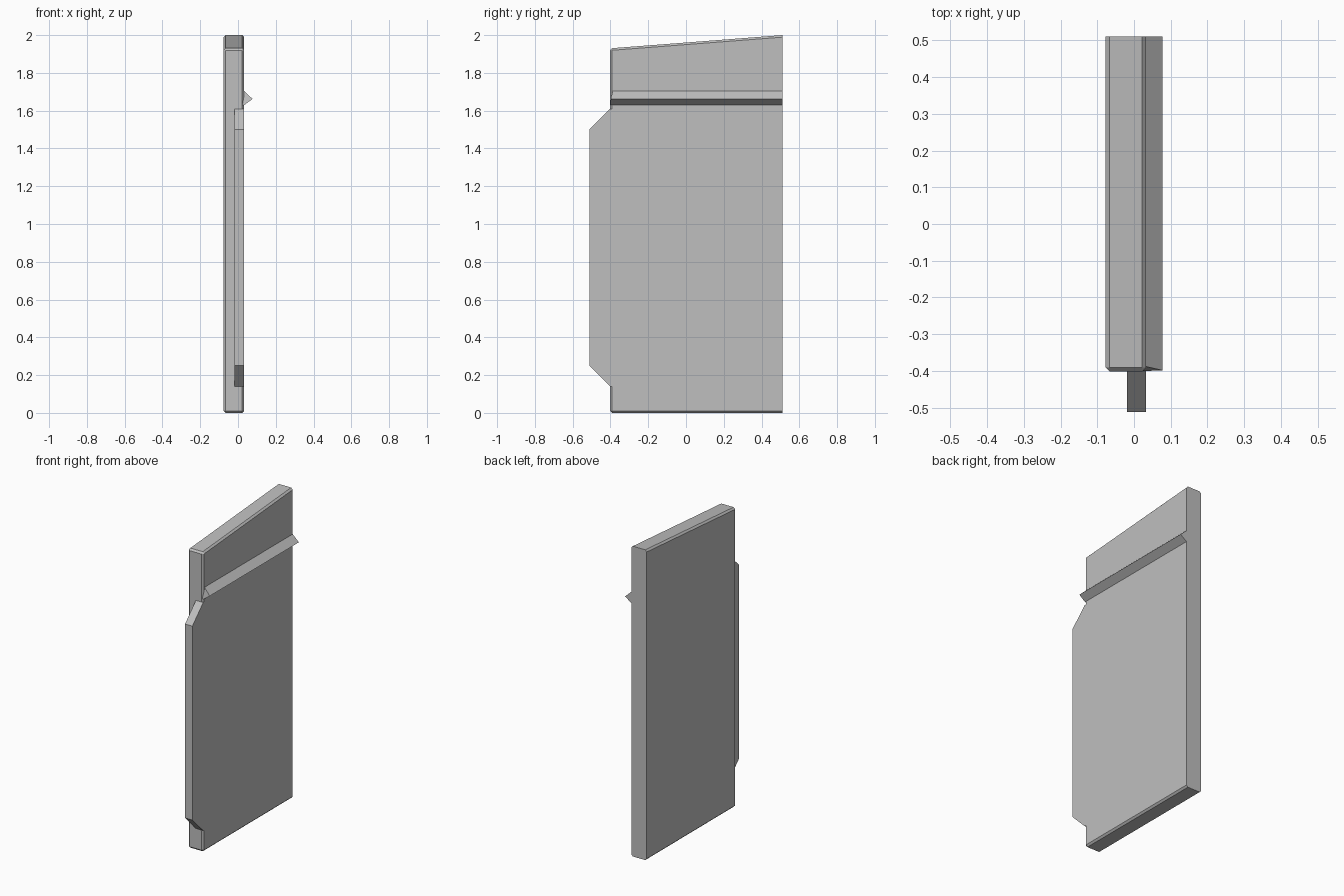
import bpy
import bmesh

cube = bpy.data.objects.get("Cube")
if cube:
    bpy.data.objects.remove(cube, do_unlink=True)

grey = bpy.data.materials.new("plain grey")
grey.use_nodes = True
GREY = (0.52, 0.52, 0.52, 1)
grey.diffuse_color = GREY
grey.node_tree.nodes["Principled BSDF"].inputs["Base Color"].default_value = GREY

BACK, FRONT = 0.51, -0.402      # depth limits of the main panel
LEFT, RIGHT = 0.033, -0.077     # width limits of the main panel


def prism(name, start, end, chamfer=0.0):
    """Join two matching outlines into a closed solid; chamfer all but the back edges."""
    bm = bmesh.new()
    a = [bm.verts.new(p) for p in start]
    b = [bm.verts.new(p) for p in end]
    bm.faces.new(a)
    bm.faces.new(b[::-1])
    for i in range(len(a)):
        j = (i + 1) % len(a)
        bm.faces.new((a[j], a[i], b[i], b[j]))
    bmesh.ops.recalc_face_normals(bm, faces=bm.faces)
    if chamfer:
        edges = [e for e in bm.edges if any(v.co.y < BACK - 0.01 for v in e.verts)]
        bmesh.ops.bevel(bm, geom=edges, offset=chamfer, segments=1,
                        profile=0.5, affect='EDGES', clamp_overlap=True)
    mesh = bpy.data.meshes.new(name)
    bm.to_mesh(mesh)
    bm.free()
    mesh.materials.append(grey)
    obj = bpy.data.objects.new(name, mesh)
    bpy.context.collection.objects.link(obj)
    return obj


def side_plate(name, outline, x0, x1, chamfer=0.0):
    return prism(name, [(x0, y, z) for y, z in outline],
                 [(x1, y, z) for y, z in outline], chamfer)


# Main panel with a sloping top
side_plate("main_panel", [(FRONT, 0), (BACK, 0), (BACK, 2), (FRONT, 1.93)],
           RIGHT, LEFT, 0.011)

# Front tongue, flush with the left face, with slanted ends
side_plate("front_tongue",
           [(-0.512, 0.25), (FRONT, 0.14), (-0.38, 0.14),
            (-0.38, 1.61), (FRONT, 1.61), (-0.512, 1.50)], -0.019, LEFT)

# Triangular ridge running along the left face, with a slightly slanted front end
ridge = [(0.025, 1.63), (LEFT, 1.63), (0.077, 1.662), (LEFT, 1.703), (0.025, 1.703)]
front_y = [-0.40, -0.40, -0.398, -0.388, -0.388]
prism("side_ridge", [(x, y, z) for (x, z), y in zip(ridge, front_y)],
      [(x, BACK, z) for x, z in ridge])
